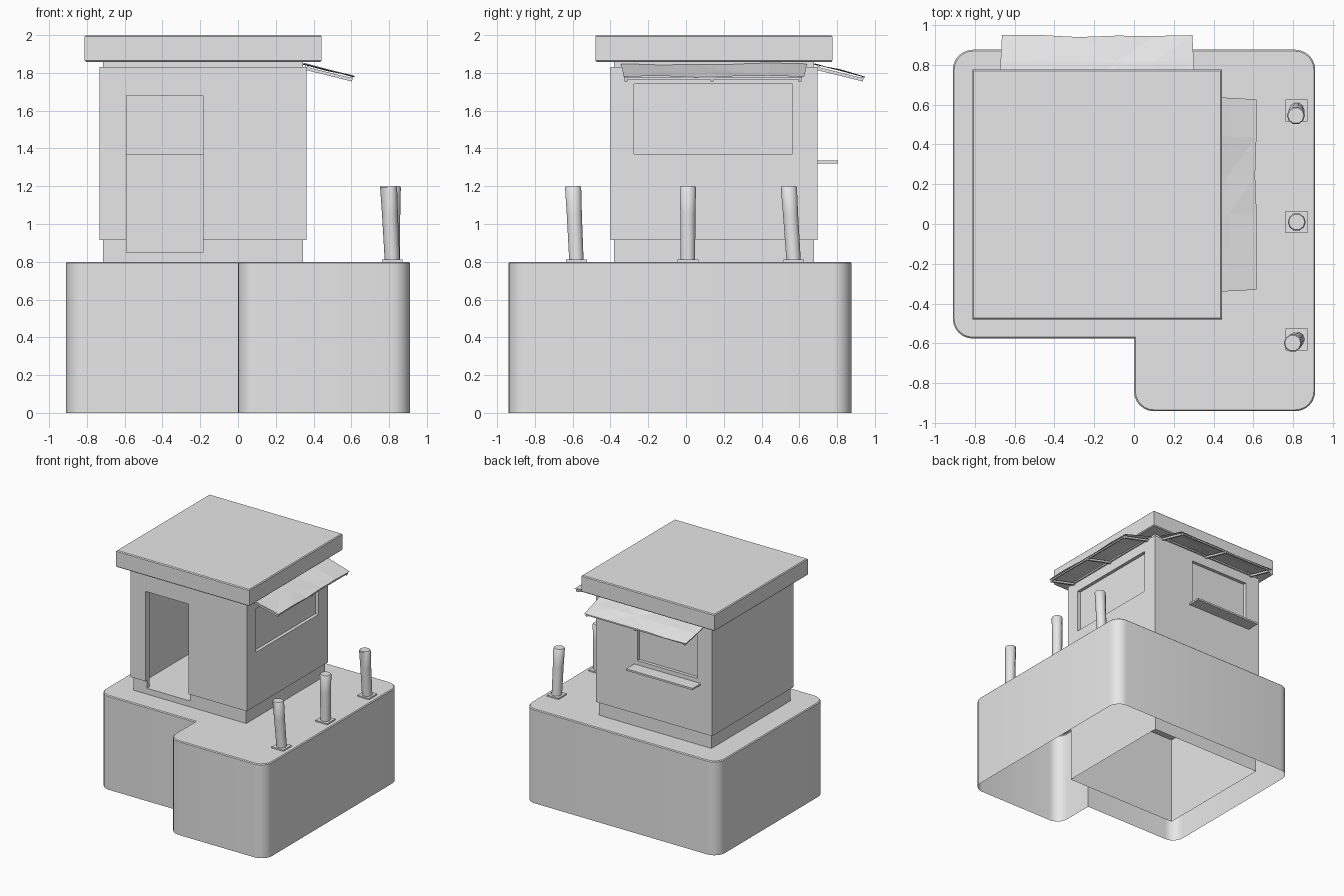
import bpy, bmesh, math, random
from mathutils import Vector, Matrix

random.seed(4)
if "Cube" in bpy.data.objects:
    bpy.data.objects.remove(bpy.data.objects["Cube"], do_unlink=True)

grey = bpy.data.materials.new("plain_grey")
grey.use_nodes = True
grey.diffuse_color = (0.8, 0.8, 0.8, 1)
grey.node_tree.nodes["Principled BSDF"].inputs["Base Color"].default_value = (0.8, 0.8, 0.8, 1)

CX, CY = -0.185, 0.148          # centre of the booth


def finish(name, bm, smooth=False):
    bmesh.ops.recalc_face_normals(bm, faces=bm.faces)
    me = bpy.data.meshes.new(name)
    bm.to_mesh(me)
    bm.free()
    me.materials.append(grey)
    ob = bpy.data.objects.new(name, me)
    bpy.context.collection.objects.link(ob)
    if smooth:
        bpy.ops.object.select_all(action='DESELECT')
        ob.select_set(True)
        bpy.context.view_layer.objects.active = ob
        bpy.ops.object.shade_smooth_by_angle(angle=math.radians(40))
    return ob


def loft(name, rings, bottom=True, top=True, smooth=False):
    """Skin a stack of equal-length rings."""
    bm = bmesh.new()
    loops = [[bm.verts.new(p) for p in ring] for ring in rings]
    n = len(loops[0])
    for a, b in zip(loops, loops[1:]):
        for i in range(n):
            j = (i + 1) % n
            bm.faces.new((a[i], a[j], b[j], b[i]))
    if bottom:
        bm.faces.new(loops[0][::-1])
    if top:
        bm.faces.new(loops[-1])
    return finish(name, bm, smooth)


def rect(x0, x1, y0, y1, z):
    return [(x0, y0, z), (x1, y0, z), (x1, y1, z), (x0, y1, z)]


def square(half, z, cx=CX, cy=CY):
    return rect(cx - half, cx + half, cy - half, cy + half, z)


def box(name, x0, x1, y0, y1, z0, z1):
    return loft(name, [rect(x0, x1, y0, y1, z0), rect(x0, x1, y0, y1, z1)])


def beam(name, p, q, w, turn):
    """Square bar between two points, turned with its awning."""
    p, q = Vector(p), Vector(q)
    rot = (q - p).to_track_quat('Z', 'Y').to_matrix().to_4x4()
    size = Matrix.Diagonal((w, w, (q - p).length, 1))
    bm = bmesh.new()
    bmesh.ops.create_cube(bm, size=1, matrix=turn @ Matrix.Translation((p + q) / 2) @ rot @ size)
    finish(name, bm)


# Platform: L-shaped shell with rounded corners, open below
def outline(z, d):
    corners = [(-.91 + d, -.575 + d, 180), (d, -.575 + d, None), (d, -.94 + d, 180),
               (.91 - d, -.94 + d, 270), (.91 - d, .875 - d, 0), (-.91 + d, .875 - d, 90)]
    r, pts = .1 - d, []
    for x, y, start in corners:
        if start is None:
            pts.append((x, y, z))
            continue
        cx = x + (r if start in (90, 180) else -r)
        cy = y + (r if start in (180, 270) else -r)
        for k in range(7):
            a = math.radians(start + 15 * k)
            pts.append((cx + r * math.cos(a), cy + r * math.sin(a), z))
    return pts


loft("platform", [outline(0, 0), outline(.793, 0), outline(.8, .007)], bottom=False, smooth=True)

# Booth walls: stepped block, hollowed, with a doorway and two windows
skirt = [square(.53, .04), square(.53, .8)]
loft("foundation_skirt", skirt, bottom=False, top=False)
walls = loft("booth_walls", [square(.53, .8), square(.53, .915), square(.547, .915),
                             square(.547, 1.83), square(.53, 1.83), square(.53, 1.865)])
X1, Y1 = CX + .547, CY + .547
cutters = [
    loft("room_cutter", [square(.497, .85), square(.497, 1.83)]),
    box("door_cutter", -.59, -.185, CY - .7, CY, .85, 1.68),
    box("side_window_cutter", CX + .3, X1 + .1, -.275, .565, 1.37, 1.74),
    box("back_window_cutter", -.595, -.03, CY + .3, Y1 + .1, 1.37, 1.74),
]
for c in cutters:
    c.hide_render = True
    mod = walls.modifiers.new(c.name, 'BOOLEAN')
    mod.operation, mod.solver, mod.object = 'DIFFERENCE', 'EXACT', c
bpy.context.view_layer.objects.active = walls
for c in cutters:
    bpy.ops.object.modifier_apply(modifier=c.name)
    bpy.data.objects.remove(c, do_unlink=True)

# Window panes and the serving shelf
box("side_window_pane", X1 - .035, X1 - .028, -.275, .565, 1.37, 1.74)
box("back_window_pane", -.595, -.03, Y1 - .035, Y1 - .028, 1.37, 1.74)
box("back_shelf", -.625, 0, Y1 - .005, .805, 1.32, 1.335)

# Roof slab with a slight edge bevel
loft("roof", [square(.62, 1.858), square(.627, 1.865), square(.627, 1.993), square(.62, 2)])


# Awnings: crumpled sheet over a light frame, the second turned to the back
def awning(name, angle):
    turn = Matrix.Translation((CX, CY, 0)) @ Matrix.Rotation(angle, 4, 'Z')
    bm = bmesh.new()
    rows = []
    for i in range(3):
        f = i / 2
        row = []
        for k in range(6):
            t = k / 2.5 - 1
            edge = k in (0, 5)
            s = .535 + .265 * f + (0 if edge else random.uniform(-.012, .004))
            sag = 0 if edge else random.uniform(-.006, .007)
            row.append(bm.verts.new(turn @ Vector((s, t * (.492 - .014 * f), 1.848 - .068 * f + sag))))
        rows.append(row)
    for a, b in zip(rows, rows[1:]):
        for k in range(5):
            bm.faces.new((a[k], b[k], b[k + 1], a[k + 1]))
    bmesh.ops.triangulate(bm, faces=bm.faces)
    finish(name + "_sheet", bm)
    for t in (-.465, -.01, .455):
        beam(name + "_strut", (.535, t, 1.826), (.79, t, 1.763), .017, turn)
    for s, z in ((.555, 1.828), (.785, 1.771)):
        beam(name + "_rail", (s, -.475, z), (s, .465, z), .012, turn)


awning("side_awning", 0)
awning("back_awning", math.pi / 2)

# Bollards: leaning posts on square plates
for y, lean_x, lean_y in ((.57, -.004, -.026), (.01, 0, 0), (-.58, -.02, -.018)):
    x = .817
    loft("bollard_plate", [square(.055, .8, x, y), square(.055, .811, x, y)])
    rings = []
    for z, r in ((.13, .04), (.8, .04), (1.05, .042), (1.194, .045), (1.2, .04)):
        f = (z - .8) / .4
        rings.append([(x + lean_x * f + r * math.cos(k * math.tau / 10),
                       y + lean_y * f + r * math.sin(k * math.tau / 10), z) for k in range(10)])
    loft("bollard_post", rings, smooth=True)
